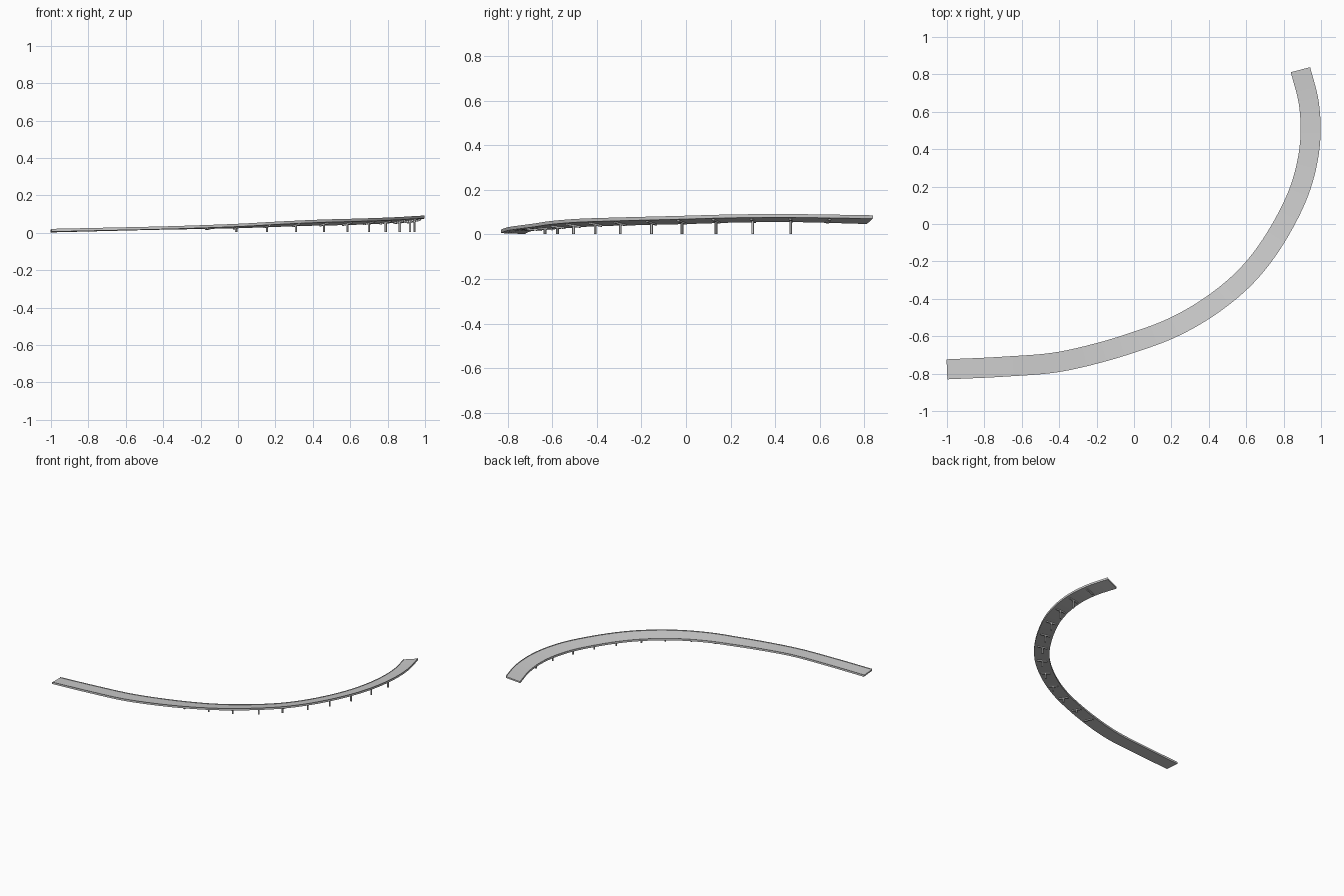
import bpy, bmesh, math
from mathutils import Vector, Matrix

if "Cube" in bpy.data.objects:
    bpy.data.objects.remove(bpy.data.objects["Cube"])

# centreline stations: x, y, mid height, bank (outer edge minus inner edge)
PATH = [(-1, -.777, .011, .004), (-.7, -.763, .018, .003), (-.4, -.737, .025, .003),
        (-.2, -.692, .030, .006), (0, -.632, .036, .010), (.2, -.557, .045, .015),
        (.4, -.444, .053, .018), (.6, -.279, .058, .020), (.8, 0, .065, .021),
        (.895, .21, .071, .021), (.944, .48, .073, .021), (.934, .65, .070, .022),
        (.89, .825, .066, .024)]
PATH = [Vector(p) for p in PATH]
W, STEPS = .0535, 8


def catmull(i, t):
    p1, p2 = PATH[i], PATH[i + 1]
    p0 = PATH[i - 1] if i else 2 * p1 - p2
    p3 = PATH[i + 2] if i + 2 < len(PATH) else 2 * p2 - p1
    # knot spacing by chord length keeps the curve even
    d = [max((b - a).length, 1e-6) for a, b in ((p0, p1), (p1, p2), (p2, p3))]
    m1 = ((p1 - p0) / d[0] * d[1] + (p2 - p1) / d[1] * d[0]) / (d[0] + d[1]) * d[1]
    m2 = ((p2 - p1) / d[1] * d[2] + (p3 - p2) / d[2] * d[1]) / (d[1] + d[2]) * d[1]
    return ((2*t**3 - 3*t*t + 1) * p1 + (t**3 - 2*t*t + t) * m1
            + (3*t*t - 2*t**3) * p2 + (t**3 - t*t) * m2)


pts = [catmull(i, k / STEPS) for i in range(len(PATH) - 1) for k in range(STEPS)] + [PATH[-1]]


def frame(i):
    """Centre, outward banked direction, forward direction at a station."""
    a, b = pts[max(i - 1, 0)], pts[min(i + 1, len(pts) - 1)]
    fwd = Vector((b.x - a.x, b.y - a.y, 0)).normalized()
    out = Vector((fwd.y, -fwd.x, pts[i].w / (2 * W)))
    return pts[i].xyz, out, fwd


def make(name, bm, smooth=True):
    bmesh.ops.recalc_face_normals(bm, faces=bm.faces)
    me = bpy.data.meshes.new(name)
    bm.to_mesh(me)
    bm.free()
    ob = bpy.data.objects.new(name, me)
    bpy.context.collection.objects.link(ob)
    if smooth:
        bpy.context.view_layer.objects.active = ob
        ob.select_set(True)
        bpy.ops.object.shade_smooth_by_angle(angle=math.radians(30))
        ob.select_set(False)
    return ob


def sweep(name, profile):
    bm = bmesh.new()
    rings = []
    for i in range(len(pts)):
        c, out, _ = frame(i)
        rings.append([bm.verts.new(c + out * u + Vector((0, 0, v))) for u, v in profile])
    n = len(profile)
    for a, b in zip(rings, rings[1:]):
        for k in range(n):
            bm.faces.new((a[k], a[(k + 1) % n], b[(k + 1) % n], b[k]))
    bm.faces.new(rings[0])
    bm.faces.new(rings[-1])
    return make(name, bm)


# road slab with a low kerb on each edge
K = .003
sweep("road_deck", [(-W, -.007), (W, -.007), (W, .008), (W - K, .008), (W - K, .004),
                    (-W + K, .004), (-W + K, .008), (-W, .008)])

# supports: cap beam under the deck with one round column
PIERS = [(-.16, -.681), (-.01, -.633), (.155, -.577), (.31, -.505), (.46, -.407), (.585, -.295),
         (.70, -.155), (.79, -.018), (.865, .135), (.92, .30), (.944, .47), (.937, .64)]
for n, (x, y) in enumerate(PIERS):
    i = min(range(len(pts)), key=lambda j: (pts[j].xy - Vector((x, y))).length)
    c, out, fwd = frame(i)
    top = c.z - .006
    rot = Matrix((out.normalized(), fwd, out.normalized().cross(fwd))).transposed().to_4x4()
    bm = bmesh.new()
    bmesh.ops.create_cube(bm, size=1, matrix=Matrix.Translation((x, y, top - .004)) @ rot
                          @ Matrix.Diagonal((.07, .012, .008, 1)))
    make(f"cap_beam_{n + 1}", bm, False)
    if 0 < n < len(PIERS) - 1:
        bm = bmesh.new()
        bmesh.ops.create_cone(bm, cap_ends=True, segments=12, radius1=.006, radius2=.006,
                              depth=top - .003,
                              matrix=Matrix.Translation((x, y, (top + .003) / 2)))
        make(f"column_{n + 1}", bm)
